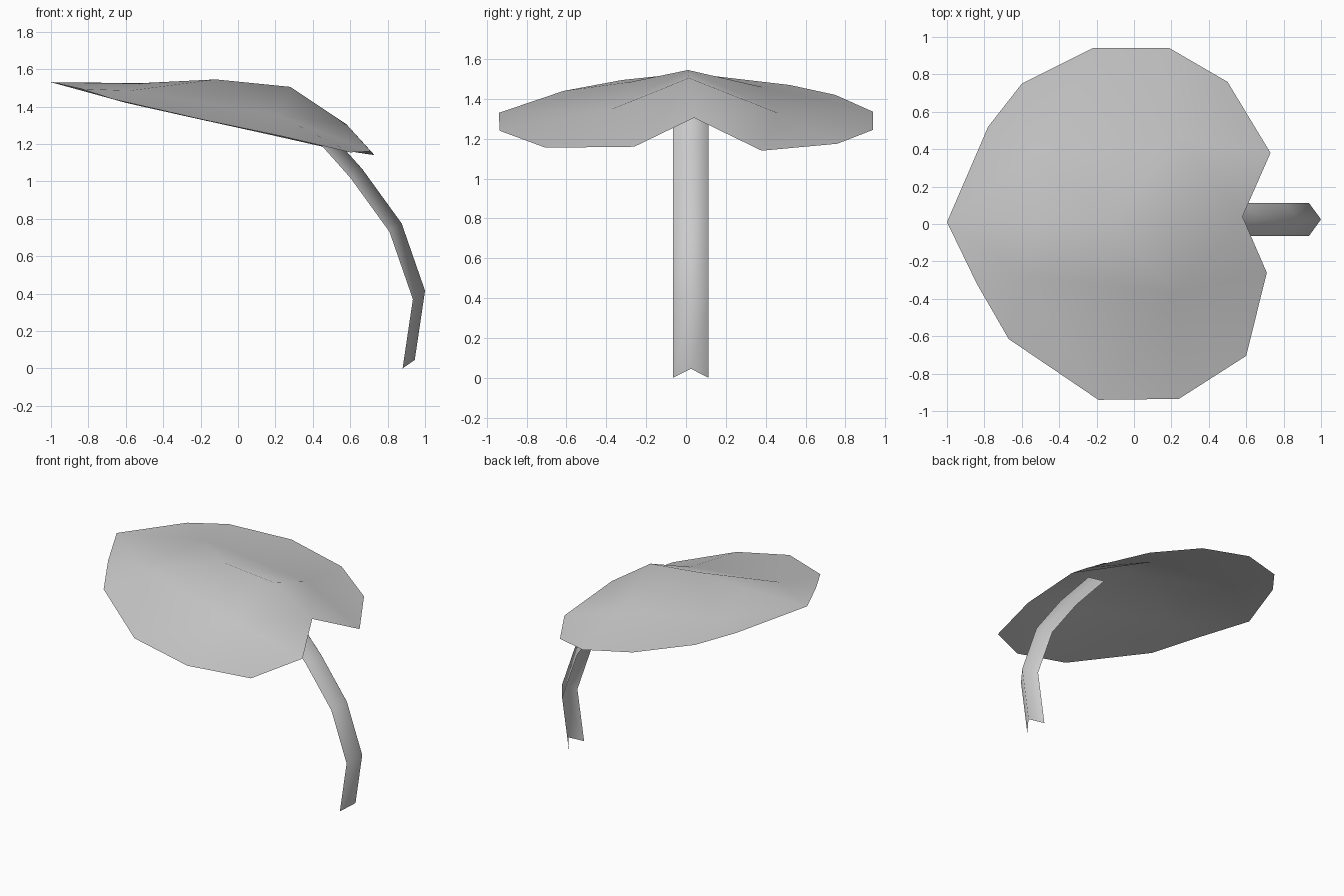
import bpy
import bmesh

cube = bpy.data.objects.get("Cube")
if cube:
    bpy.data.objects.remove(cube, do_unlink=True)

grey = bpy.data.materials.new("plain grey")
grey.use_nodes = True
colour = (0.6, 0.6, 0.6, 1)
grey.diffuse_color = colour
grey.node_tree.nodes["Principled BSDF"].inputs["Base Color"].default_value = colour


def finish(name, bm, outward):
    """Point the open surface along the given direction and smooth it."""
    for f in bm.faces:
        f.normal_update()
        if f.normal[outward] < 0:
            f.normal_flip()
        f.smooth = True
    bm.normal_update()
    mesh = bpy.data.meshes.new(name)
    bm.to_mesh(mesh)
    bm.free()
    mesh.materials.append(grey)
    obj = bpy.data.objects.new(name, mesh)
    bpy.context.collection.objects.link(obj)
    return obj


# Leaf blade: a raised midrib with a drooping half on each side;
# each half has one inner point near the tip and one near the stem
midrib = [(-1, .01, 1.53), (-.52, .01, 1.525), (-.12, .01, 1.545),
          (.28, .015, 1.505), (.58, .04, 1.305)]
right_half = dict(
    rim=[(-.84, -.32, 1.495), (-.67, -.615, 1.44), (-.19, -.94, 1.33),
         (.24, -.935, 1.24), (.6, -.705, 1.155), (.71, -.26, 1.16)],
    inner=[(-.58, -.28, 1.485), (.22, -.37, 1.35)])
left_half = dict(
    rim=[(-.78, .52, 1.47), (-.6, .75, 1.42), (-.22, .94, 1.335),
         (.19, .94, 1.245), (.5, .76, 1.175), (.73, .38, 1.14)],
    inner=[(-.55, .38, 1.46), (.24, .46, 1.33)])

bm = bmesh.new()
m = [bm.verts.new(p) for p in midrib]
for half in (right_half, left_half):
    r = [bm.verts.new(p) for p in half["rim"]]
    tip, stem = [bm.verts.new(p) for p in half["inner"]]
    # fans of triangles around the inner points, joined by a middle band
    tip_ring = [m[2], m[1], m[0], r[0], r[1], r[2]]
    stem_ring = [r[2], r[3], r[4], r[5], m[4], m[3], m[2]]
    for centre, ring in ((tip, tip_ring), (stem, stem_ring)):
        for a, b in zip(ring, ring[1:]):
            bm.faces.new((centre, a, b))
    bm.faces.new((tip, m[2], stem))
    bm.faces.new((tip, stem, r[2]))
finish("leaf_blade", bm, 2)

# Stem: a folded strip, its fold on the outer side of the bend
path = [(.88, 0), (.935, .37), (.81, .73), (.6, 1.02), (.355, 1.295)]
bm = bmesh.new()
rows = [[bm.verts.new(p) for p in
         ((x, -.065, z), (x + .065, .025, z + .045), (x, .113, z))]
        for x, z in path]
for a, b in zip(rows, rows[1:]):
    for i in range(2):
        bm.faces.new((a[i], a[i + 1], b[i + 1], b[i]))
finish("leaf_stem", bm, 0)
